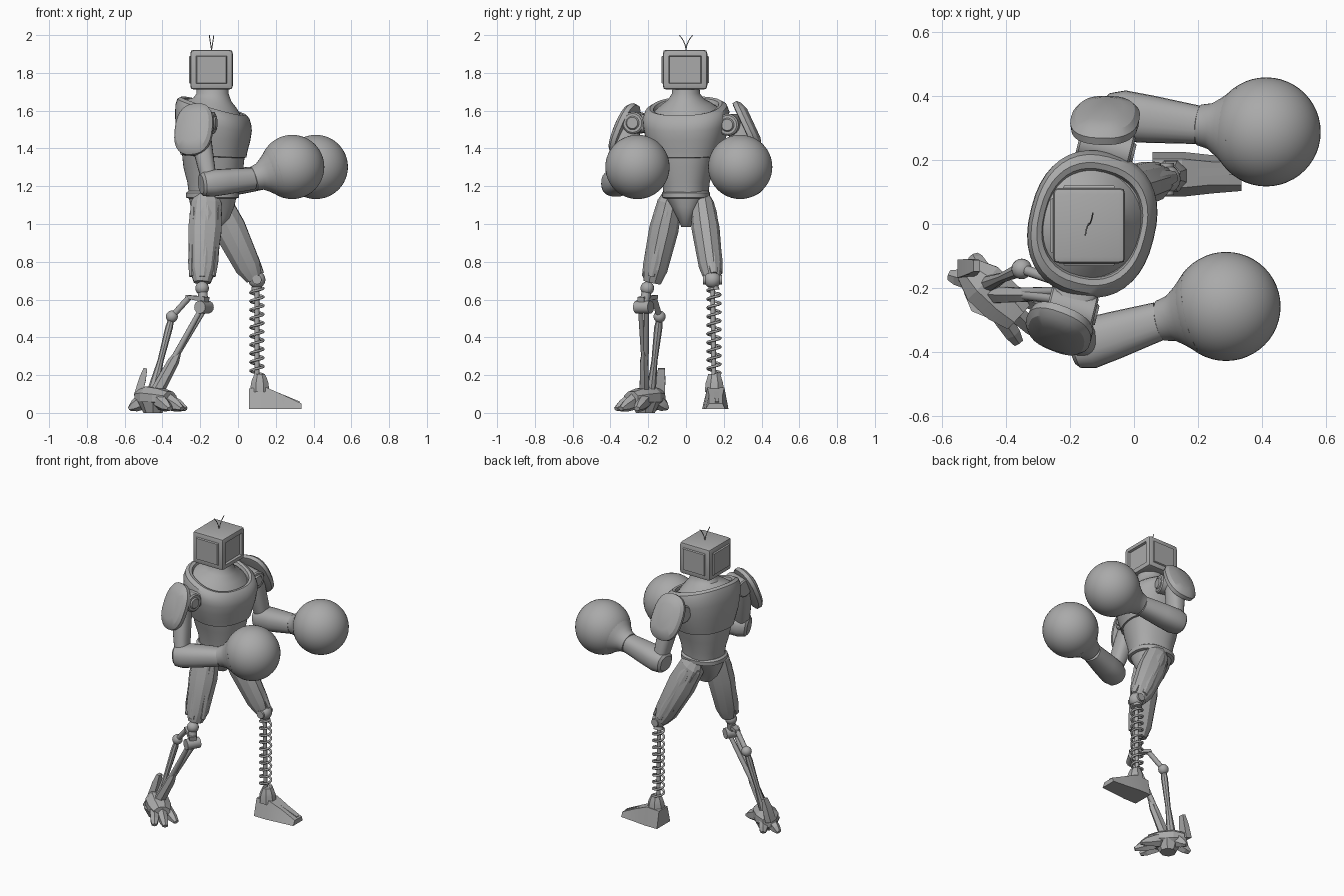
import bpy, bmesh, math
from mathutils import Vector, Matrix

old = bpy.data.objects.get("Cube")
if old:
    bpy.data.objects.remove(old)

GREY = (0.4, 0.4, 0.4, 1)
metal = bpy.data.materials.new("plain grey")
metal.use_nodes = True
metal.diffuse_color = GREY
metal.node_tree.nodes["Principled BSDF"].inputs["Base Color"].default_value = GREY
YAW = math.radians(-14)
FORWARD = Vector((math.cos(YAW), math.sin(YAW), 0))


def finish(name, bm, angle=35):
    bmesh.ops.recalc_face_normals(bm, faces=bm.faces)
    mesh = bpy.data.meshes.new(name)
    bm.to_mesh(mesh)
    bm.free()
    mesh.materials.append(metal)
    ob = bpy.data.objects.new(name, mesh)
    bpy.context.collection.objects.link(ob)
    bpy.ops.object.select_all(action='DESELECT')
    ob.select_set(True)
    bpy.context.view_layer.objects.active = ob
    bpy.ops.object.shade_smooth_by_angle(angle=math.radians(angle))
    return ob


def skin(name, rings, angle=35):
    """Bridge a list of point rings and cap both ends."""
    bm = bmesh.new()
    rows = [[bm.verts.new(p) for p in ring] for ring in rings]
    n = len(rows[0])
    for a, b in zip(rows, rows[1:]):
        for i in range(n):
            j = (i + 1) % n
            bm.faces.new((a[i], a[j], b[j], b[i]))
    bm.faces.new(rows[0])
    bm.faces.new(rows[-1])
    return finish(name, bm, angle)


def oval(n, ru, rv, power=1.0, phase=0.0):
    for i in range(n):
        a = 2 * math.pi * (i + phase) / n
        c, s = math.cos(a), math.sin(a)
        yield (ru * math.copysign(abs(c) ** power, c), rv * math.copysign(abs(s) ** power, s))


def limb(name, p, q, profile, n=24, ref=(1, 0, 0), power=1.0, phase=0.0, angle=35):
    """Rings of (t, ru, rv) along the line p-q; ru lies nearest to ref."""
    p, q = Vector(p), Vector(q)
    w = (q - p).normalized()
    u = Vector(ref) - w * w.dot(Vector(ref))
    u.normalize()
    v = w.cross(u)
    rings = [[p.lerp(q, t) + u * a + v * b for a, b in oval(n, ru, rv, power, phase)]
             for t, ru, rv in profile]
    return skin(name, rings, angle)


def rod(name, p, q, r, r2=None, n=12):
    return limb(name, p, q, [(0, r, r), (1, r2 or r, r2 or r)], n, ref=(0.3, 0.9, 0.2))


def trunk(name, rows, yaw=YAW, power=0.85, cx=-0.13, n=40):
    """Horizontal rings of (z, depth, width, tilt); tilt lowers the front."""
    rot = Matrix.Rotation(yaw, 3, 'Z')
    return skin(name, [[Vector((cx, 0, z - tilt * a)) + rot @ Vector((a, b, 0))
                        for a, b in oval(n, rx, ry, power)] for z, rx, ry, tilt in rows])


def ball(name, at, r, n=32):
    bm = bmesh.new()
    bmesh.ops.create_uvsphere(bm, u_segments=n, v_segments=n // 2, radius=r,
                              matrix=Matrix.Translation(at))
    return finish(name, bm)


def wire(name, points, r):
    cu = bpy.data.curves.new(name, 'CURVE')
    cu.dimensions = '3D'
    cu.bevel_depth = r
    cu.bevel_resolution = 1
    cu.use_fill_caps = True
    cu.materials.append(metal)
    sp = cu.splines.new('POLY')
    sp.points.add(len(points) - 1)
    for pt, co in zip(sp.points, points):
        pt.co = (*co, 1)
    ob = bpy.data.objects.new(name, cu)
    bpy.context.collection.objects.link(ob)


# Head: bevelled box with recessed side panels and a screen
bm = bmesh.new()
bmesh.ops.create_cube(bm, size=1, matrix=Matrix.Translation((-0.14, -0.005, 1.817))
                      @ Matrix.Diagonal((0.225, 0.235, 0.21, 1)))
bmesh.ops.bevel(bm, geom=bm.edges[:], offset=0.02, segments=2, affect='EDGES', profile=0.6)
bm.normal_update()
for f in [f for f in bm.faces if f.calc_area() > 0.02 and abs(f.normal.z) < 0.5]:
    deep = f.normal.x > 0.5
    bmesh.ops.inset_region(bm, faces=[f], thickness=0.016, depth=0)
    bmesh.ops.inset_region(bm, faces=[f], thickness=0.006, depth=-0.014 if deep else 0.008)
finish("head", bm, 30)
for s in (-1, 1):
    wire("antenna", [(-0.14 + 0.012 * s * t, s * 0.035 * t * t, 1.92 + 0.079 * t)
                     for t in (0, 0.3, 0.6, 0.8, 1)], 0.0025)

# Trunk
trunk("neck", [(1.60, 0.16, 0.17, 0.3), (1.635, 0.13, 0.13, 0.2), (1.66, 0.1, 0.095, 0.1),
               (1.69, 0.086, 0.074, 0), (1.73, 0.084, 0.07, 0)], cx=-0.135, power=1)
trunk("chest", [(1.355, 0.15, 0.15, 0.05), (1.36, 0.17, 0.18, 0.05), (1.39, 0.175, 0.19, 0.05),
                (1.46, 0.19, 0.212, 0.1), (1.53, 0.197, 0.225, 0.2), (1.575, 0.195, 0.228, 0.3),
                (1.61, 0.185, 0.215, 0.3), (1.625, 0.168, 0.19, 0.3), (1.62, 0.153, 0.172, 0.3),
                (1.60, 0.148, 0.165, 0.3)])
trunk("abdomen", [(1.15, 0.128, 0.115, 0), (1.22, 0.137, 0.122, 0), (1.3, 0.157, 0.145, 0),
                  (1.4, 0.166, 0.17, 0)])
trunk("belt", [(1.135, 0.125, 0.11, 0), (1.14, 0.14, 0.125, 0), (1.165, 0.14, 0.127, 0),
               (1.175, 0.128, 0.115, 0)], cx=-0.135, yaw=0)
trunk("pelvis", [(0.985, 0.045, 0.025, 0), (1.03, 0.09, 0.045, 0), (1.09, 0.115, 0.08, 0),
                 (1.15, 0.128, 0.115, 0)], cx=-0.135, yaw=0)


# Arms: joint, shoulder plate, upper arm, forearm and round glove
def arm(side, joint, plate, normal, elbow, cuff, glove, half):
    joint, plate, elbow, glove = map(Vector, (joint, plate, elbow, glove))
    normal = Vector(normal).normalized()
    drum = FORWARD * half
    limb(side + "_shoulder_drum", joint - drum, joint + drum,
         [(0, 0.05, 0.05), (0.04, 0.058, 0.058), (0.96, 0.058, 0.058), (1, 0.05, 0.05)], ref=(0, 0, 1))
    limb(side + "_shoulder_cap", joint + drum, joint + drum * 1.1,
         [(0, 0.036, 0.036), (1, 0.03, 0.03)], ref=(0, 0, 1))
    limb(side + "_shoulder_link", (-0.13, 0, 1.52), joint, [(0, 0.07, 0.05), (1, 0.07, 0.05)],
         16, ref=FORWARD, power=0.6)
    limb(side + "_shoulder_plate", plate - normal * 0.03, plate + normal * 0.03,
         [(0, 0.09, 0.13), (0.05, 0.104, 0.145), (0.45, 0.107, 0.147), (0.75, 0.092, 0.128),
          (1, 0.055, 0.085)], 28, ref=FORWARD, power=0.8, angle=25)
    rod(side + "_plate_mount", joint, plate, 0.045)
    top = joint.lerp(plate, 0.4)
    limb(side + "_upper_arm", top, elbow,
         [(0, 0.055, 0.06), (0.3, 0.055, 0.06), (0.7, 0.046, 0.055), (1, 0.04, 0.045)], 20, power=0.8)
    limb(side + "_forearm", elbow.lerp(Vector(cuff), -0.2), cuff,
         [(0, 0.05, 0.05), (0.04, 0.064, 0.066), (0.2, 0.072, 0.08), (0.5, 0.068, 0.074),
          (1, 0.058, 0.06)], 24, ref=(0, 0, 1), power=0.85)
    limb(side + "_glove_cuff", cuff, glove,
         [(0, 0.054, 0.054), (0.02, 0.064, 0.064), (0.18, 0.072, 0.072), (0.32, 0.094, 0.094),
          (0.45, 0.118, 0.118), (0.56, 0.14, 0.14)], 32)
    ball(side + "_glove", glove, 0.17, 48)


arm("near", (-0.195, -0.265, 1.535), (-0.237, -0.335, 1.505), (-0.35, -0.85, 0.38),
    (-0.15, -0.375, 1.215), (0.08, -0.302, 1.24), (0.287, -0.257, 1.302), 0.075)
arm("far", (-0.09, 0.24, 1.525), (-0.09, 0.332, 1.52), (0, 0.9, 0.42),
    (-0.045, 0.338, 1.22), (0.2, 0.309, 1.255), (0.412, 0.287, 1.302), 0.085)


# Thighs: faceted shells with raised panels
def thigh(side, hip, knee, size, out):
    hip, knee, out = Vector(hip), Vector(knee), Vector(out)
    prof = [(0, 0.6, 0.6), (0.1, 0.9, 0.85), (0.4, 1, 1), (0.85, 0.8, 0.85), (1, 0.5, 0.6)]
    limb(side + "_thigh", hip, knee, [(t, a * size[0], b * size[1]) for t, a, b in prof],
         10, phase=0.5, angle=15)
    panel = [(0, 0.02, 0.01), (0.12, 0.036, 0.018), (0.8, 0.03, 0.018), (1, 0.018, 0.01)]
    for i, turn in enumerate((-75, 0, 75)):
        d = Matrix.Rotation(math.radians(turn), 3, 'Z') @ out
        d = Vector((d.x * size[0], d.y * size[1], 0)) * 0.88
        limb(side + "_thigh_panel_%d" % i, hip.lerp(knee, 0.12) + d * 0.85,
             hip.lerp(knee, 0.93) + d * 0.75, panel, 8, ref=(-d.y, d.x, 0), phase=0.5, angle=15)


thigh("near", (-0.165, -0.075, 1.16), (-0.19, -0.18, 0.69), (0.093, 0.078), (0, -1, 0))
thigh("far", (-0.13, 0.08, 1.15), (0.085, 0.14, 0.71), (0.09, 0.074), (0, 1, 0))

# Spring leg
KNEE = Vector((0.1, 0.14, 0.705))
ball("spring_knee", KNEE, 0.045)
rod("spring_knee_pin", KNEE - Vector((0, 0.05, 0)), KNEE + Vector((0, 0.05, 0)), 0.025)
rod("spring_core", (0.1, 0.148, 0.18), KNEE, 0.013)
limb("spring_top_cup", (0.1, 0.148, 0.65), KNEE, [(0, 0.03, 0.03), (1, 0.02, 0.02)])
TURNS, STEPS = 10, 20
wire("spring_coil", [(0.1 + 0.034 * math.cos(2 * math.pi * i / STEPS),
                      0.148 + 0.034 * math.sin(2 * math.pi * i / STEPS),
                      0.2 + 0.46 * i / (TURNS * STEPS)) for i in range(TURNS * STEPS + 1)], 0.007)
limb("spring_ankle", (0.115, 0.15, 0.11), (0.115, 0.15, 0.205),
     [(0, 0.055, 0.055), (0.5, 0.05, 0.05), (0.75, 0.042, 0.042), (1, 0.03, 0.035)], 8, phase=0.5, angle=15)
FOOT = [(0.058, 0.07, 0.045, 0.13), (0.15, 0.07, 0.045, 0.135), (0.24, 0.06, 0.036, 0.095),
        (0.335, 0.052, 0.036, 0.05)]
skin("spring_foot", [[(x, 0.155 - b, 0.02), (x, 0.155 + b, 0.02), (x, 0.158 + t, h),
                      (x, 0.158 - t, h)] for x, b, t, h in FOOT], 15)
limb("spring_foot_ridge", (0.1, 0.158, 0.145), (0.325, 0.165, 0.055),
     [(0, 0.02, 0.012), (1, 0.015, 0.008)], 4, ref=(0, 1, 0), phase=0.5)

# Linkage leg
A, B, C = Vector((-0.19, -0.205, 0.66)), Vector((-0.18, -0.225, 0.56)), Vector((-0.35, -0.14, 0.51))
ball("link_knee", A, 0.036)
SIDE = Vector((0.5, 0.85, 0)) * 0.045
rod("link_hinge", B - SIDE, B + SIDE, 0.034, n=16)
rod("link_neck", A, B, 0.026)
ball("link_elbow", C, 0.032, 20)
limb("link_crank", (-0.165, -0.24, 0.6), (-0.27, -0.16, 0.615),
     [(0, 0.02, 0.03), (1, 0.013, 0.02)], 4, ref=(0, 0, 1), phase=0.5)
rod("link_crank_rod", (-0.26, -0.17, 0.61), C, 0.016)
for s in (-1, 1):
    off = SIDE * 0.45 * s
    rod("link_shin_strut", B + off, (-0.39, -0.215, 0.2), 0.013, 0.017)
limb("link_shin", (-0.31, -0.222, 0.33), (-0.43, -0.22, 0.11),
     [(0, 0.012, 0.012), (0.25, 0.03, 0.024), (1, 0.036, 0.03)], 6, angle=15)
limb("link_rear_rod", C, (-0.45, -0.185, 0.12),
     [(0, 0.014, 0.014), (0.15, 0.02, 0.022), (0.6, 0.016, 0.016), (1, 0.03, 0.026)], 8)

# Clawed foot
limb("claw_foot_body", (-0.52, -0.14, 0.085), (-0.36, -0.29, 0.075),
     [(0, 0.04, 0.045), (0.3, 0.062, 0.075), (0.7, 0.055, 0.075), (1, 0.04, 0.055)],
     8, ref=(0, 0, 1), phase=0.5, angle=15)
CLAW = [(0, 0.03, 0.028), (0.35, 0.045, 0.032), (0.75, 0.032, 0.028), (1, 0.012, 0.018)]
TIPS = {"toe_inner": ((-0.42, -0.2), (-0.275, -0.26)), "toe_middle": ((-0.41, -0.24), (-0.295, -0.345)),
        "toe_outer": ((-0.44, -0.25), (-0.36, -0.37)), "heel_left": ((-0.46, -0.17), (-0.5, -0.1)),
        "heel_right": ((-0.47, -0.19), (-0.575, -0.16))}
for label, (root, tip) in TIPS.items():
    limb("claw_" + label, (*root, 0.08), (*tip, 0.022), CLAW, 6, ref=(0, 0, 1), angle=15)
limb("claw_spur", (-0.53, -0.14, 0.09), (-0.49, -0.13, 0.235),
     [(0, 0.03, 0.04), (0.6, 0.026, 0.035), (1, 0.014, 0.025)], 4, phase=0.5, angle=15)
limb("claw_sole", (-0.45, -0.215, 0), (-0.45, -0.215, 0.06),
     [(0, 0.05, 0.05), (1, 0.08, 0.08)], 8, angle=15)
